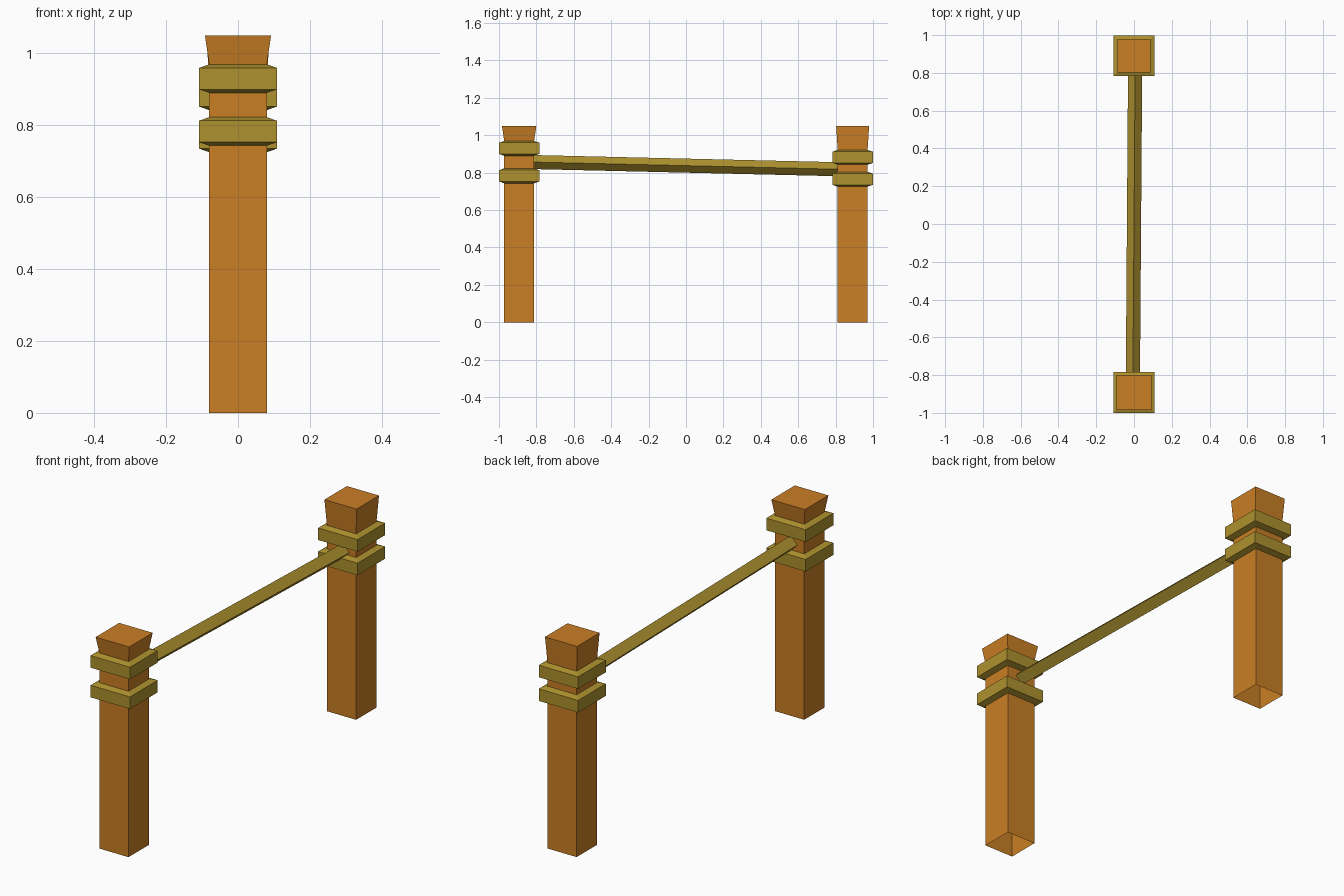
import bpy, bmesh
from mathutils import Vector

if "Cube" in bpy.data.objects:
    bpy.data.objects.remove(bpy.data.objects["Cube"])


def material(name, rgb):
    m = bpy.data.materials.new(name)
    m.diffuse_color = (*rgb, 1)
    m.use_nodes = True
    m.node_tree.nodes["Principled BSDF"].inputs["Base Color"].default_value = m.diffuse_color
    return m


WOOD = material("orange wood", (0.59, 0.21, 0.018))
ROPE = material("olive rope", (0.42, 0.285, 0.027))


def loft(name, rings, mat, cap_start=False, cap_end=False):
    """Skin a row of four-point rings into one flat-faced object."""
    bm = bmesh.new()
    rows = [[bm.verts.new(p) for p in ring] for ring in rings]
    for a, b in zip(rows, rows[1:]):
        for i in range(4):
            j = (i + 1) % 4
            bm.faces.new((a[i], a[j], b[j], b[i]))
    if cap_start:
        bm.faces.new(rows[0][::-1])
    if cap_end:
        bm.faces.new(rows[-1])
    mesh = bpy.data.meshes.new(name)
    bm.to_mesh(mesh)
    bm.free()
    mesh.materials.append(mat)
    obj = bpy.data.objects.new(name, mesh)
    bpy.context.collection.objects.link(obj)
    return obj


def square(y, z, h):
    return [(-h, y - h, z), (h, y - h, z), (h, y + h, z), (-h, y + h, z)]


def post(side, y, upper, lower, top_half):
    # square post, open underneath, flaring above the upper band
    loft(side + "_post",
         [square(y, 0, 0.08), square(y, upper, 0.08), square(y, 1.05, top_half)],
         WOOD, cap_end=True)
    # two rope bands with sloped top and bottom edges
    for label, top in (("upper", upper), ("lower", lower)):
        profile = [(0.079, -0.08), (0.108, -0.07), (0.108, -0.01), (0.079, 0)]
        loft(f"{side}_{label}_band",
             [square(y, top + dz, h) for h, dz in profile], ROPE)


post("front", -0.892, 0.97, 0.823, 0.092)
post("back", 0.891, 0.922, 0.805, 0.088)


# slightly sloping rope of diamond section between the posts
def diamond(x, y, z, r=0.0375):
    return [(x + r, y, z), (x, y, z - r), (x - r, y, z), (x, y, z + r)]


loft("rope", [diamond(-0.006, -0.83, 0.857), diamond(0.006, 0.83, 0.818)],
     ROPE, cap_start=True, cap_end=True)

# make the rope's faces point outward
mesh = bpy.data.objects["rope"].data
bm = bmesh.new()
bm.from_mesh(mesh)
bmesh.ops.recalc_face_normals(bm, faces=bm.faces)
bm.to_mesh(mesh)
bm.free()
